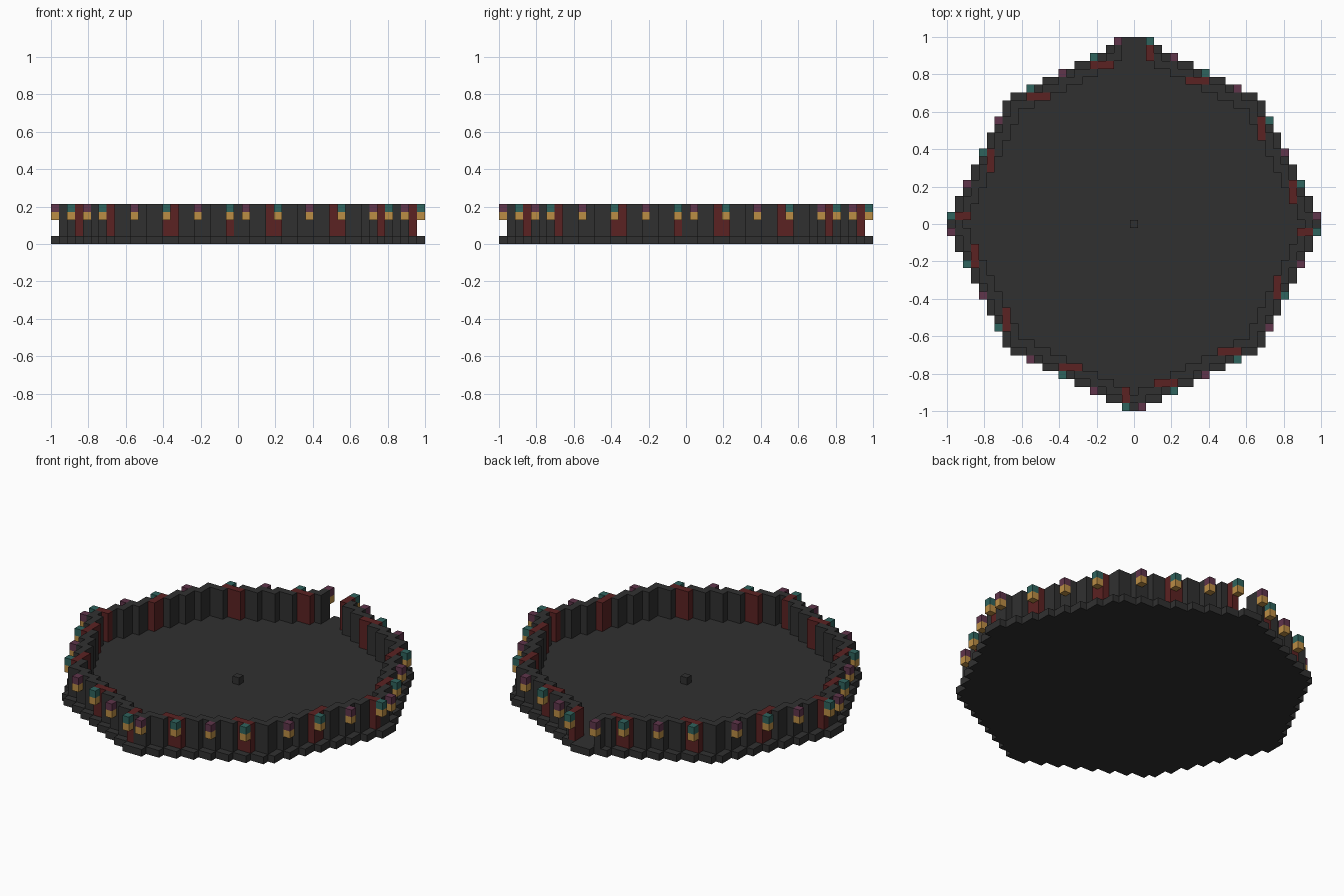
import bpy, bmesh, math

if "Cube" in bpy.data.objects:
    bpy.data.objects.remove(bpy.data.objects["Cube"], do_unlink=True)

U = 2 / 47            # block size
TIP, CORNER = 22, 15  # octagon ring, in blocks


def material(name, color):
    m = bpy.data.materials.new(name)
    m.use_nodes = True
    m.diffuse_color = (*color, 1)
    m.node_tree.nodes["Principled BSDF"].inputs["Base Color"].default_value = (*color, 1)
    return m


stone = material("dark stone", (0.03, 0.03, 0.03))
red = material("dark red", (0.105, 0.016, 0.016))
gold = material("lamp gold", (0.50, 0.27, 0.06))
teal = material("teal", (0.028, 0.125, 0.11))
plum = material("plum", (0.115, 0.035, 0.07))


def blocks(name, cells, low, high, mat):
    """Solid made of a set of grid cells, from layer low to layer high."""
    cells = set(cells)
    bm = bmesh.new()

    def face(*corners):
        bm.faces.new([bm.verts.new((x * U, y * U, z * U)) for x, y, z in corners])

    for i, j in cells:
        ring = [(i + a, j + b) for a, b in ((-.5, -.5), (.5, -.5), (.5, .5), (-.5, .5))]
        face(*[(x, y, high) for x, y in ring])
        face(*[(x, y, low) for x, y in reversed(ring)])
        for k, (dx, dy) in enumerate(((0, -1), (1, 0), (0, 1), (-1, 0))):
            if (i + dx, j + dy) not in cells:
                p, q = ring[k], ring[(k + 1) % 4]
                face((*p, low), (*q, low), (*q, high), (*p, high))
    bmesh.ops.remove_doubles(bm, verts=bm.verts, dist=U / 100)
    bmesh.ops.dissolve_limit(bm, angle_limit=math.radians(1), verts=bm.verts, edges=bm.edges)
    mesh = bpy.data.meshes.new(name)
    bm.to_mesh(mesh)
    bm.free()
    mesh.materials.append(mat)
    obj = bpy.data.objects.new(name, mesh)
    bpy.context.collection.objects.link(obj)


# Stepped octagon, its ledge and its rim
def reach(k):
    return round(TIP - (TIP - CORNER) * k / CORNER)


def inside(i, j):
    small, big = sorted((abs(i), abs(j)))
    return small <= CORNER and big <= reach(small)


span = range(-TIP - 1, TIP + 2)
near = (-1, 0, 1)
yard = {(i, j) for i in span for j in span if inside(i, j)}
floor = yard | {(i + a, j + b) for i, j in yard for a in near for b in near if a * b == 0}
wall = {(i, j) for i, j in yard
        if not all((i + a, j + b) in yard for a in near for b in near)}

# Gate opening at the back, with a post on each side
wall = {(i, j) for i, j in wall if not (abs(i) <= 1 and j > 0)} | {(-2, TIP), (2, TIP)}

# Lamp positions on the outside of the wall, in clockwise order from the gate
steps = [1, 5, 9, 13]
eighth = [(s, reach(s) + 1) for s in steps]
quarter = eighth + [(y, x) for x, y in reversed(eighth)]
lamps = []
for turn in range(4):
    for x, y in quarter:
        for _ in range(turn):
            x, y = y, -x
        if abs(x) == 1 and y > TIP:
            x *= 2
        lamps.append((x, y))

# Red wall panels behind every other lamp
panels = set()
for x, y in lamps[::2]:
    sx, sy = (1 if x > 0 else -1), (1 if y > 0 else -1)
    if abs(y) > abs(x):
        ay = y - sy
        panels |= {(x, ay), (x, ay - sy)} if abs(x) < 3 else {(x - sx * k, ay) for k in range(3)}
    else:
        ax = x - sx
        panels |= {(ax, y), (ax - sx, y)} if abs(y) < 3 else {(ax, y - sy * k) for k in range(3)}

blocks("floor", floor, -0, 1, stone)
blocks("centre_block", [(0, 0)], 1, 2, stone)
blocks("ring_wall", wall - panels, 1, 5, stone)
blocks("red_wall_panels", panels, 1, 5, red)

# Lamps with alternating caps
blocks("lamps", lamps, 3, 4, gold)
blocks("teal_lamp_caps", lamps[::2], 4, 5, teal)
blocks("plum_lamp_caps", lamps[1::2], 4, 5, plum)
